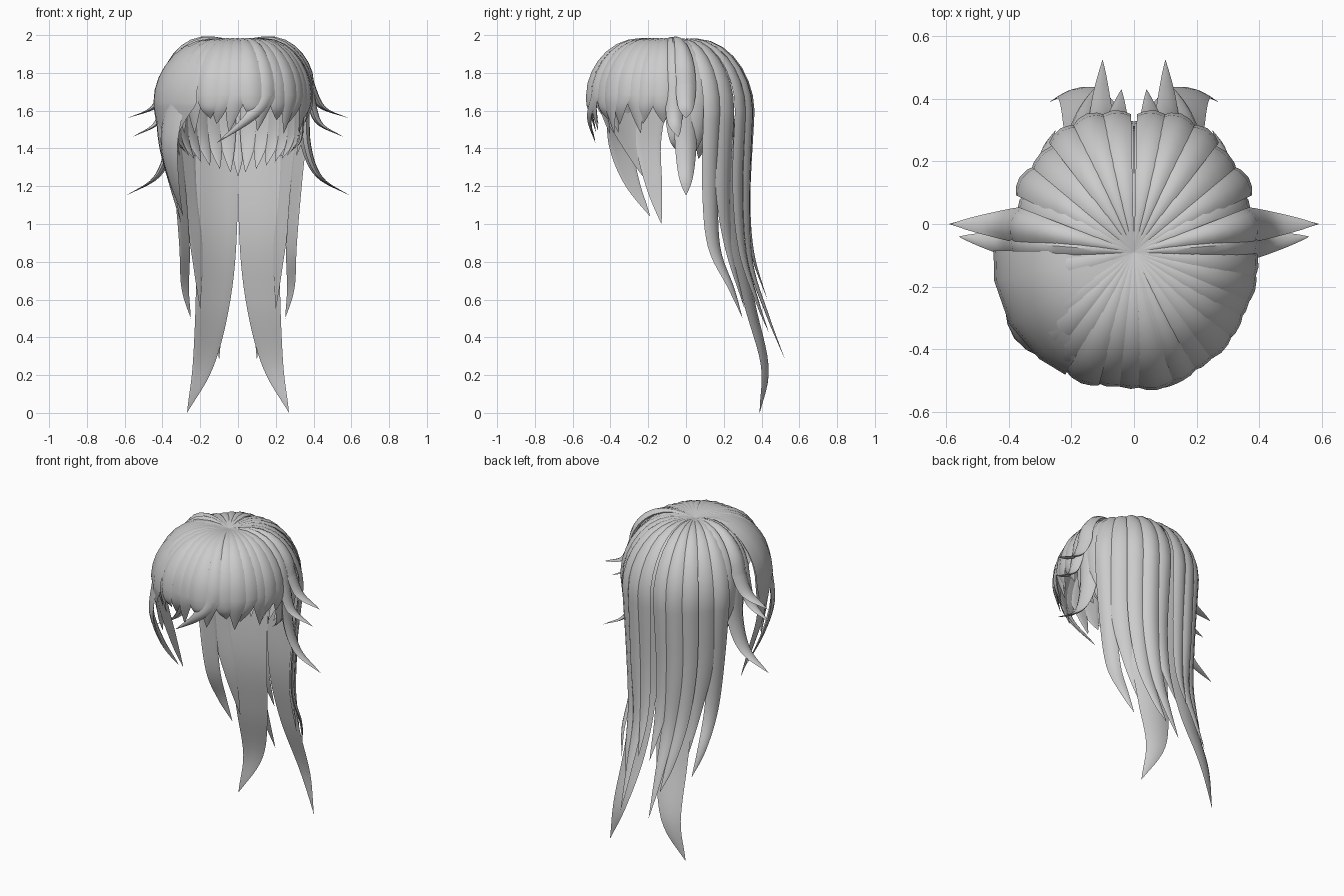
import bpy, bmesh, math, random
from mathutils import Vector

if "Cube" in bpy.data.objects:
    bpy.data.objects.remove(bpy.data.objects["Cube"])

random.seed(4)
CROWN = Vector((0, -0.09, 1.962))


def catmull(pts, steps):
    """Smooth path through points; first point only steers the start."""
    pts = pts + [pts[-1] * 2 - pts[-2]]
    out = []
    for i in range(1, len(pts) - 2):
        a, b, c, d = pts[i - 1:i + 3]
        for k in range(1, steps + 1):
            t = k / steps
            out.append(0.5 * (2 * b + (c - a) * t + (2 * a - 5 * b + 4 * c - d) * t * t
                              + (3 * b - a - 3 * c + d) * t ** 3))
    return out


def lock(name, pts, width, mirror=False, power=2.2, bulge=0.018, thick=0.02, lift=0.055):
    """A hair lock: arcs from the crown over the head to pts[0], then hangs along pts to a tip."""
    pts = [Vector(p) for p in pts]
    p0 = pts[0]
    path, widths = [], []
    n = 9
    for i in range(n + 1):
        a = math.pi / 2 * i / n
        h, c = math.sin(a), max(0, math.cos(a))
        q = CROWN.lerp(p0, h)
        q.z = p0.z + (CROWN.z - p0.z) * c ** 0.9 + lift * math.sin(2 * a) * c
        path.append(q)
        widths.append(width * h)
    tail = catmull([path[-2]] + pts, 6)
    for i, q in enumerate(tail):
        path.append(q)
        widths.append(width * (1 - ((i + 1) / len(tail)) ** power))

    # Crescent cross-section wrapped around the vertical axis of the head
    section = [(s, 0) for s in (-1, -0.6, 0, 0.6, 1)] + [(s, 1) for s in (0.6, 0, -0.6)]
    bm = bmesh.new()
    rings = []
    for q, w in zip(path, widths):
        dx, dy = q.x - CROWN.x, q.y - CROWN.y
        r, az = math.hypot(dx, dy), math.atan2(dy, dx)
        f = w / width
        ring = []
        for s, inner in section:
            ang = az + (s * w / r if r > 1e-5 else 0)
            off = (bulge * (1 - s * s) - inner * thick) * f
            flat = max(0, min(1, (q.z - 1.6) / 0.36))
            rr = r + off * (1 - 0.6 * flat)
            ring.append(bm.verts.new((CROWN.x + rr * math.cos(ang),
                                      CROWN.y + rr * math.sin(ang), q.z + off * flat)))
        rings.append(ring)
    m = len(section)
    for a, b in zip(rings, rings[1:]):
        for j in range(m):
            bm.faces.new((a[j], a[(j + 1) % m], b[(j + 1) % m], b[j]))
    bmesh.ops.remove_doubles(bm, verts=bm.verts, dist=0.0003)
    bmesh.ops.recalc_face_normals(bm, faces=bm.faces)
    me = bpy.data.meshes.new(name)
    bm.to_mesh(me)
    bm.free()
    ob = bpy.data.objects.new(name, me)
    bpy.context.collection.objects.link(ob)
    if mirror:
        mod = ob.modifiers.new("Mirror", 'MIRROR')
        mod.use_mirror_merge = False
    return ob


def polar(deg, r, z):
    a = math.radians(deg)
    return (r * math.cos(a), CROWN.y + r * math.sin(a), z)


# Fringe on the front and right: pointed locks, lengths and reach varied
for i in range(13):
    az = -133 + i * 10.5
    r = 0.432 - 0.055 * max(0, (az + 90) / 90) + random.uniform(-0.012, 0.008)
    tip = 1.53 + random.uniform(-0.06, 0.05)
    sway = random.uniform(-9, 4)
    lock("fringe_lock", [polar(az, r, 1.68), polar(az + sway * 0.4, r - 0.005, 1.61),
                         polar(az + sway, r - 0.035, tip)], 0.056, power=1.9, bulge=0.014)

# Bang crossing the forehead towards the left
lock("crossing_bang", [(0.15, -0.485, 1.68), (0.06, -0.51, 1.56), (-0.11, -0.48, 1.43)], 0.05)

# Large swept section on the left with hanging tails
lock("left_swept_section", [polar(-150, 0.448, 1.64), polar(-154, 0.43, 1.5),
                            polar(-160, 0.40, 1.25)], 0.24, power=1.3, bulge=0.012)
lock("left_front_tail", [polar(-142, 0.435, 1.63), (-0.37, -0.35, 1.42), (-0.34, -0.29, 1.22),
                         (-0.29, -0.19, 1.04)], 0.085)
lock("left_rear_tail", [polar(-168, 0.425, 1.63), (-0.40, -0.2, 1.42), (-0.35, -0.17, 1.2),
                        (-0.30, -0.13, 1.0)], 0.075)

# Flicks curling outward on both sides
lock("upper_flick", [(0.38, 0.0, 1.74), (0.44, 0.0, 1.62), (0.585, 0.0, 1.56)], 0.055, True,
     bulge=0.03, thick=0.035)
lock("lower_flick", [(0.375, -0.06, 1.7), (0.42, -0.06, 1.54), (0.56, -0.04, 1.46)], 0.05, True,
     bulge=0.03, thick=0.035)
lock("flared_side_lock", [(0.35, 0.0, 1.65), (0.36, 0.0, 1.42), (0.43, 0.0, 1.25),
                          (0.592, 0.0, 1.15)], 0.065, True, bulge=0.03, thick=0.04)
lock("side_cover_lock", [(0.35, 0.07, 1.65), (0.34, 0.06, 1.5), (0.31, 0.04, 1.36)], 0.06, True)

# Long locks down the sides and back
lock("long_side_lock", [(0.35, 0.14, 1.6), (0.31, 0.13, 1.2), (0.285, 0.15, 0.88),
                        (0.28, 0.24, 0.66), (0.25, 0.30, 0.5)], 0.055, True)
lock("long_rear_side_lock", [(0.285, 0.215, 1.6), (0.265, 0.20, 1.2), (0.22, 0.23, 0.87),
                             (0.20, 0.31, 0.55)], 0.065, True)
lock("long_outer_back_lock", [(0.225, 0.29, 1.6), (0.21, 0.275, 1.2), (0.18, 0.30, 0.85),
                              (0.15, 0.38, 0.58), (0.12, 0.44, 0.42)], 0.055, True)
lock("long_curved_back_lock", [(0.145, 0.335, 1.6), (0.14, 0.32, 1.15), (0.11, 0.34, 0.8),
                               (0.105, 0.43, 0.52), (0.1, 0.525, 0.28)], 0.052, True)
lock("long_middle_back_lock", [(0.065, 0.345, 1.6), (0.07, 0.325, 1.15), (0.055, 0.35, 0.85),
                               (0.04, 0.43, 0.6)], 0.056, True)
lock("longest_tail", [(0.12, 0.31, 1.6), (0.118, 0.28, 1.0), (0.135, 0.34, 0.6),
                      (0.185, 0.42, 0.25), (0.27, 0.39, 0.0)], 0.12, True, power=2.4, lift=0.03)

# Short inner layer behind the neck
for i in range(7):
    az = 6 + i * 12
    lock("inner_layer_lock", [polar(az, 0.34, 1.6), polar(az + 2, 0.335, 1.45),
                              polar(az + 4, 0.28, 1.38 - 0.018 * i)], 0.058, True,
         bulge=0.01, lift=0.02)
lock("inner_centre_lock", [polar(90, 0.385, 1.6), polar(90, 0.36, 1.45), polar(90, 0.31, 1.25)],
     0.06, bulge=0.01, lift=0.03)

# Smooth shading with crisp lock edges
for ob in bpy.context.collection.objects:
    ob.select_set(True)
    bpy.context.view_layer.objects.active = ob
bpy.ops.object.shade_smooth_by_angle(angle=math.radians(40))
